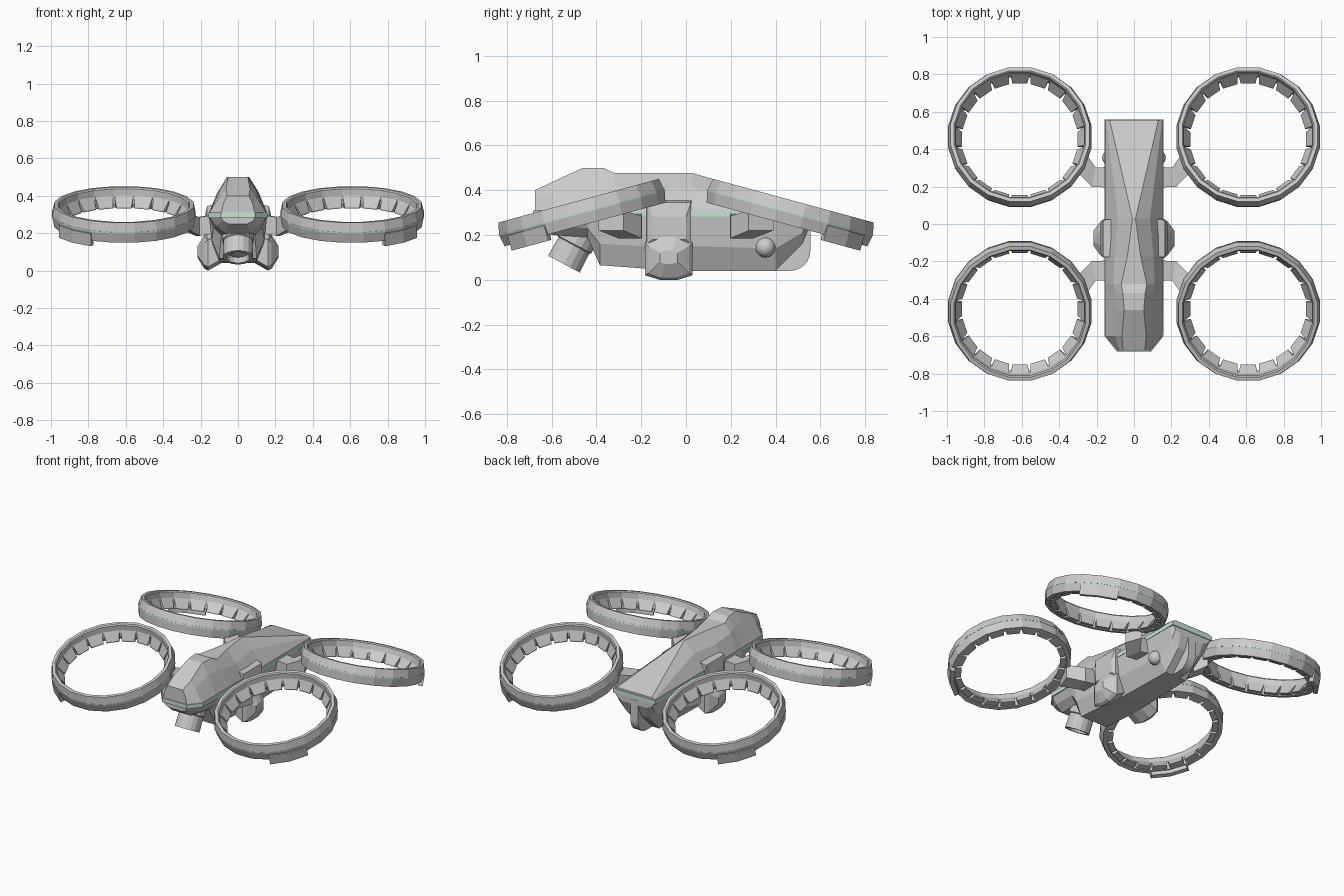
import bpy, bmesh
from math import sin, cos, pi, radians
from mathutils import Matrix, Vector

if "Cube" in bpy.data.objects:
    bpy.data.objects.remove(bpy.data.objects["Cube"])

green = bpy.data.materials.new("pale_green")
green.diffuse_color = (0.55, 0.8, 0.66, 1)
green.use_nodes = True
green.node_tree.nodes["Principled BSDF"].inputs["Base Color"].default_value = green.diffuse_color


def finish(name, bm, mirror=(False, False), mat=None):
    bmesh.ops.recalc_face_normals(bm, faces=bm.faces)
    me = bpy.data.meshes.new(name)
    bm.to_mesh(me)
    bm.free()
    ob = bpy.data.objects.new(name, me)
    bpy.context.collection.objects.link(ob)
    if mat:
        me.materials.append(mat)
    if any(mirror):
        mod = ob.modifiers.new("mirror", 'MIRROR')
        mod.use_axis = (mirror[0], mirror[1], False)
        mod.use_clip = False
        mod.use_mirror_merge = False
    return ob


def loft(name, sections, wrap=False, mirror=(False, False), mat=None):
    """Skin a list of closed point loops; wrap joins last to first."""
    bm = bmesh.new()
    rows = [[bm.verts.new(p) for p in s] for s in sections]
    n = len(rows[0])
    pairs = list(zip(rows, rows[1:] + rows[:1]))
    for a, b in pairs if wrap else pairs[:-1]:
        for i in range(n):
            j = (i + 1) % n
            bm.faces.new((a[i], a[j], b[j], b[i]))
    if not wrap:
        bm.faces.new(rows[0])
        bm.faces.new(rows[-1])
    return finish(name, bm, mirror, mat)


def hull(bm, pts):
    vs = [bm.verts.new(p) for p in pts]
    bmesh.ops.convex_hull(bm, input=vs)


def sym(y, half):
    """Half cross-section (x, z) mirrored to a full loop at y."""
    return [Vector((x, y, z)) for x, z in half] + [Vector((-x, y, z)) for x, z in reversed(half)]


# Upper shell: long wedge tail, ridge and raised canopy
loft("upper_shell", [sym(y, h) for y, h in [
    (0.555, [(.155, .308), (.15, .315), (.13, .322)]),
    (0.03, [(.155, .308), (.085, .41), (.008, .476)]),
    (-0.17, [(.155, .308), (.105, .40), (.035, .476)]),
    (-0.32, [(.155, .308), (.11, .42), (.068, .476)]),
    (-0.37, [(.155, .308), (.10, .43), (.06, .50)]),
    (-0.46, [(.155, .308), (.098, .43), (.052, .50)]),
    (-0.60, [(.152, .308), (.10, .39), (.065, .435)]),
    (-0.675, [(.09, .308), (.078, .36), (.058, .40)])]])

# Green belt between the shells
belt = [(.157, .558), (.157, -.60), (.092, -.682)]
outline = belt + [(-x, y) for x, y in reversed(belt)]
loft("green_belt", [[(x, y, z) for x, y in outline] for z in (.282, .31)], mat=green)

# Lower hull
loft("lower_hull", [sym(y, h) for y, h in [
    (-0.67, [(.09, .285), (.08, .265), (.05, .25)]),
    (-0.60, [(.15, .285), (.12, .24), (.07, .20)]),
    (-0.44, [(.155, .285), (.13, .23), (.09, .19)]),
    (-0.385, [(.155, .285), (.14, .16), (.10, .065)]),
    (-0.18, [(.155, .285), (.14, .15), (.10, .05)]),
    (0.02, [(.155, .285), (.14, .15), (.09, .04)]),
    (0.40, [(.155, .285), (.13, .14), (.08, .04)]),
    (0.52, [(.155, .285), (.13, .21), (.08, .16)]),
    (0.553, [(.15, .285), (.13, .26), (.09, .24)])]])

# Rounded tail fin
arc = [(.465 + .09 * cos(a), .13 + .09 * sin(a)) for a in [-pi / 2 + k * pi / 12 for k in range(7)]]
fin = [(.36, .27), (.36, .04)] + arc + [(.555, .27)]
loft("tail_fin", [[(x, y, z) for y, z in fin] for x in (-.028, .028)])

# Side columns and faceted landing pods
loft("side_column", [
    [(x, y0, z0), (x, y1, z0), (x, y1, z1), (x, y0, z1)]
    for x, y0, y1, z0, z1 in [(.10, -.18, .025, .12, .36), (.165, -.175, .022, .16, .345),
                              (.18, -.15, .0, .18, .28)]], mirror=(True, False))


def pod(x, w, zs):
    z0, z1, z2, z3 = zs
    c = -.077
    return [(x, c - w * .4, z0), (x, c + w * .4, z0), (x, c + w, z1), (x, c + w, z2),
            (x, c + w * .4, z3), (x, c - w * .4, z3), (x, c - w, z2), (x, c - w, z1)]


loft("landing_pod", [pod(.09, .10, (.04, .06, .18, .21)),
                     pod(.16, .105, (0, .02, .165, .21)),
                     pod(.18, .09, (.01, .03, .15, .19)),
                     pod(.217, .04, (.07, .08, .12, .13))], mirror=(True, False))

# Tilted camera barrel with recessed lens
cam = (Matrix.Translation((0, -.545, .07))
       @ Vector((0, -.47, -.88)).to_track_quat('Z', 'Y').to_matrix().to_4x4())
loft("camera_barrel", [[cam @ Vector((r * cos(k * pi / 8), r * sin(k * pi / 8), z)) for k in range(16)]
                       for r, z in [(.085, -.19), (.085, -.10), (.078, -.095), (.08, 0), (.062, 0),
                                    (.055, -.03), (.02, -.02)]])

# Side sensor ball
bm = bmesh.new()
bmesh.ops.create_uvsphere(bm, u_segments=16, v_segments=10, radius=.045,
                          matrix=Matrix.Translation((.125, .355, .145)))
for f in bm.faces:
    f.smooth = True
finish("sensor_ball", bm, (True, False))

# ---- Rotor rings: one built, mirrored to four ----
both = (True, True)
place = Matrix.Translation((.61, .465, .30)) @ Matrix.Rotation(radians(-15.2), 4, 'X')
N = 20
K = 1 / cos(pi / N)


def ring_pt(r, ang, z):
    return place @ Vector((r * cos(ang), r * sin(ang), z))


def revolve(name, prof, first=0, count=N, mat=None):
    angs = [(first + i + .5) * 2 * pi / N for i in range(count)]
    loft(name, [[ring_pt(r * K, a, z) for r, z in prof] for a in angs], count == N, both, mat)


revolve("rotor_ring", [(.345, .048), (.352, .055), (.371, .055), (.382, .006), (.382, -.004),
                       (.372, -.055), (.345, -.055), (.338, -.03)])
revolve("ring_green_line", [(.375, .005), (.3835, .005), (.3835, -.001), (.375, -.001)], mat=green)
# Outer pad under each ring, two facets wide
revolve("ring_pad", [(.35, -.005), (.386, -.012), (.384, -.082), (.355, -.082)], 1, 3)

# Inward leaning wedge teeth
bm = bmesh.new()
for i in range(N):
    spin = place @ Matrix.Rotation(i * 2 * pi / N, 4, 'Z')
    hull(bm, [spin @ Vector((r, s * w, z)) for s in (-1, 1)
              for r, w, z in [(.346, .052, .02), (.309, .040, -.042), (.309, .040, -.05), (.346, .045, -.05)]])
finish("ring_teeth", bm, both)

# Bent arms from hull to rings
loft("ring_arm", [
    [(x, y - d, z - h), (x + k, y + d, z - h), (x + k, y + d, z + h), (x, y - d, z + h)]
    for x, y, z, d, h, k in [(.12, .25, .25, .055, .05, 0), (.225, .25, .235, .052, .05, -.02),
                             (.305, .335, .265, .055, .045, -.04)]], mirror=both)
